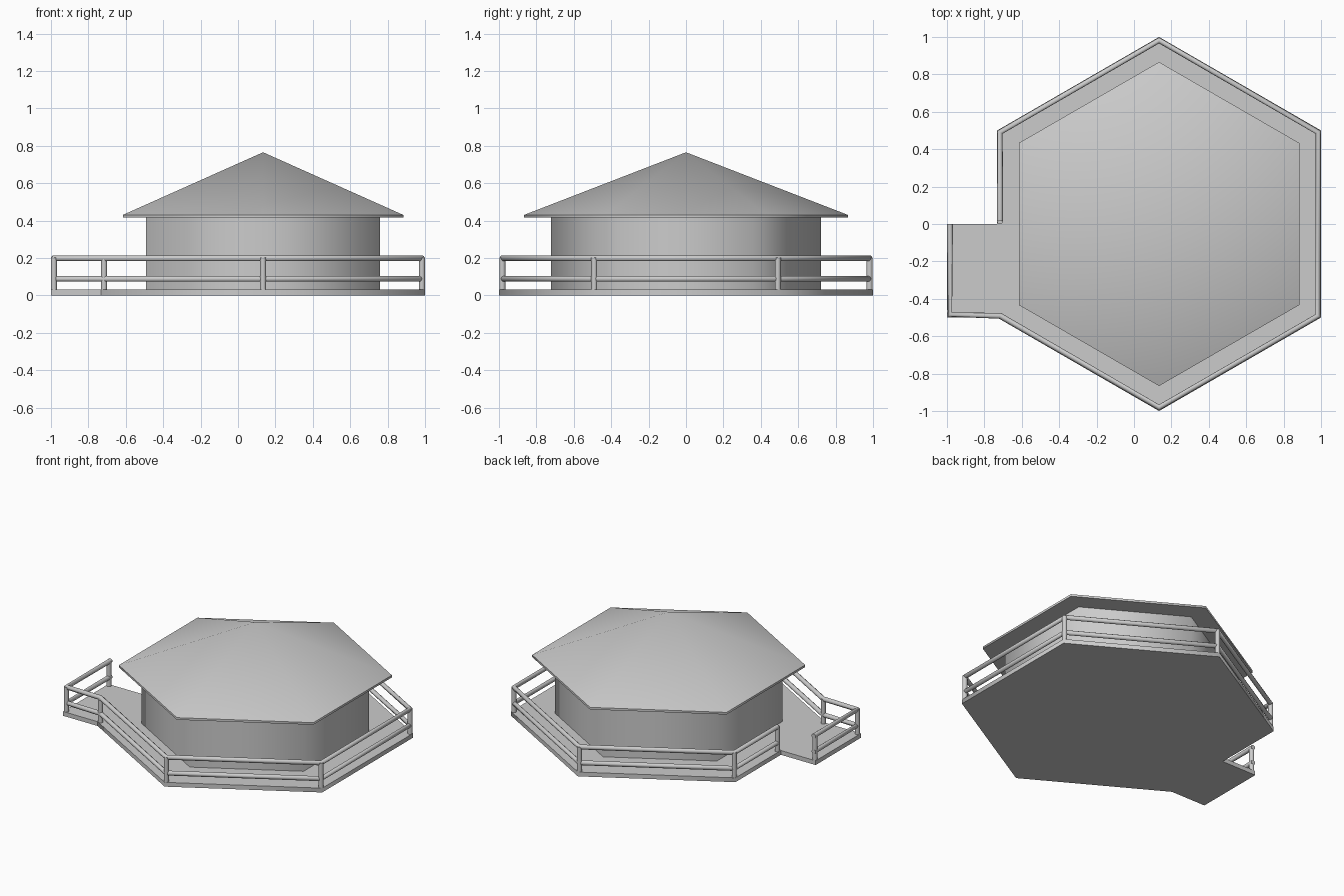
import bpy
from math import radians, cos, sin

if "Cube" in bpy.data.objects:
    bpy.data.objects.remove(bpy.data.objects["Cube"])

CX = 0.134          # centre of the hexagonal building
PIPE = 0.016        # railing pipe radius


def hexagon(r):
    """Corners with points on +-y, starting at the upper left corner, clockwise."""
    return [(CX + r * cos(radians(150 - 60 * i)), r * sin(radians(150 - 60 * i)))
            for i in range(6)]


def finish(ob):
    bpy.ops.object.select_all(action='DESELECT')
    ob.select_set(True)
    bpy.context.view_layer.objects.active = ob
    bpy.ops.object.shade_smooth_by_angle(angle=radians(62))


def mesh_object(name, verts, faces):
    me = bpy.data.meshes.new(name)
    me.from_pydata(verts, [], faces)
    ob = bpy.data.objects.new(name, me)
    bpy.context.collection.objects.link(ob)
    finish(ob)
    return ob


def prism(name, outline, z0, z1, apex=None):
    """Extrude a clockwise outline; close with a flat top or a pointed apex."""
    n = len(outline)
    verts = [(x, y, z) for z in (z0, z1) for x, y in outline]
    faces = [(i, i + n, (i + 1) % n + n, (i + 1) % n) for i in range(n)]
    faces.append(tuple(range(n)))
    if apex is None:
        faces.append(tuple(reversed(range(n, 2 * n))))
    else:
        verts.append((CX, 0, apex))
        faces += [(i + n, 2 * n, (i + 1) % n + n) for i in range(n)]
    return mesh_object(name, verts, faces)


def rail(name, path, z):
    """Round pipe with mitred corners along a flat path."""
    cu = bpy.data.curves.new(name, 'CURVE')
    cu.dimensions = '3D'
    cu.twist_mode = 'Z_UP'
    cu.bevel_depth = PIPE
    cu.bevel_resolution = 3
    cu.use_fill_caps = True
    sp = cu.splines.new('POLY')
    sp.points.add(len(path) - 1)
    for p, (x, y) in zip(sp.points, path):
        p.co = (x, y, z, 1)
    ob = bpy.data.objects.new(name, cu)
    bpy.context.collection.objects.link(ob)
    bpy.ops.object.select_all(action='DESELECT')
    ob.select_set(True)
    bpy.context.view_layer.objects.active = ob
    bpy.ops.object.convert(target='MESH')
    finish(bpy.context.object)


# Deck: hexagon with a square entry platform on the left
corners = hexagon(1.0)
left = corners[0][0]
prism("deck", corners, 0, 0.03)
prism("entry_platform", [(-1, 0), (left, 0), (left, -0.5), (-1, -0.5)], 0, 0.03)

# Walls and roof
prism("walls", hexagon(0.722), 0.03, 0.418)
prism("roof", hexagon(0.866), 0.415, 0.43, apex=0.765)

# Railing path: starts beside the entry, runs round the deck and platform
ring = hexagon(1.0 - PIPE / cos(radians(30)))
inner = ring[0][0]
path = [(inner, PIPE)] + ring + [(-1 + PIPE, -0.5 + PIPE), (-1 + PIPE, 0)]
rail("top_rail", path, 0.198)
rail("middle_rail", path, 0.088)

# Posts at every railing corner and both ends
posts = path[:-1] + [(-1 + PIPE, -PIPE)]
for i, (x, y) in enumerate(posts):
    bpy.ops.mesh.primitive_cylinder_add(vertices=16, radius=PIPE, depth=0.172,
                                        location=(x, y, 0.116))
    bpy.context.object.name = f"railing_post_{i + 1}"
    finish(bpy.context.object)
